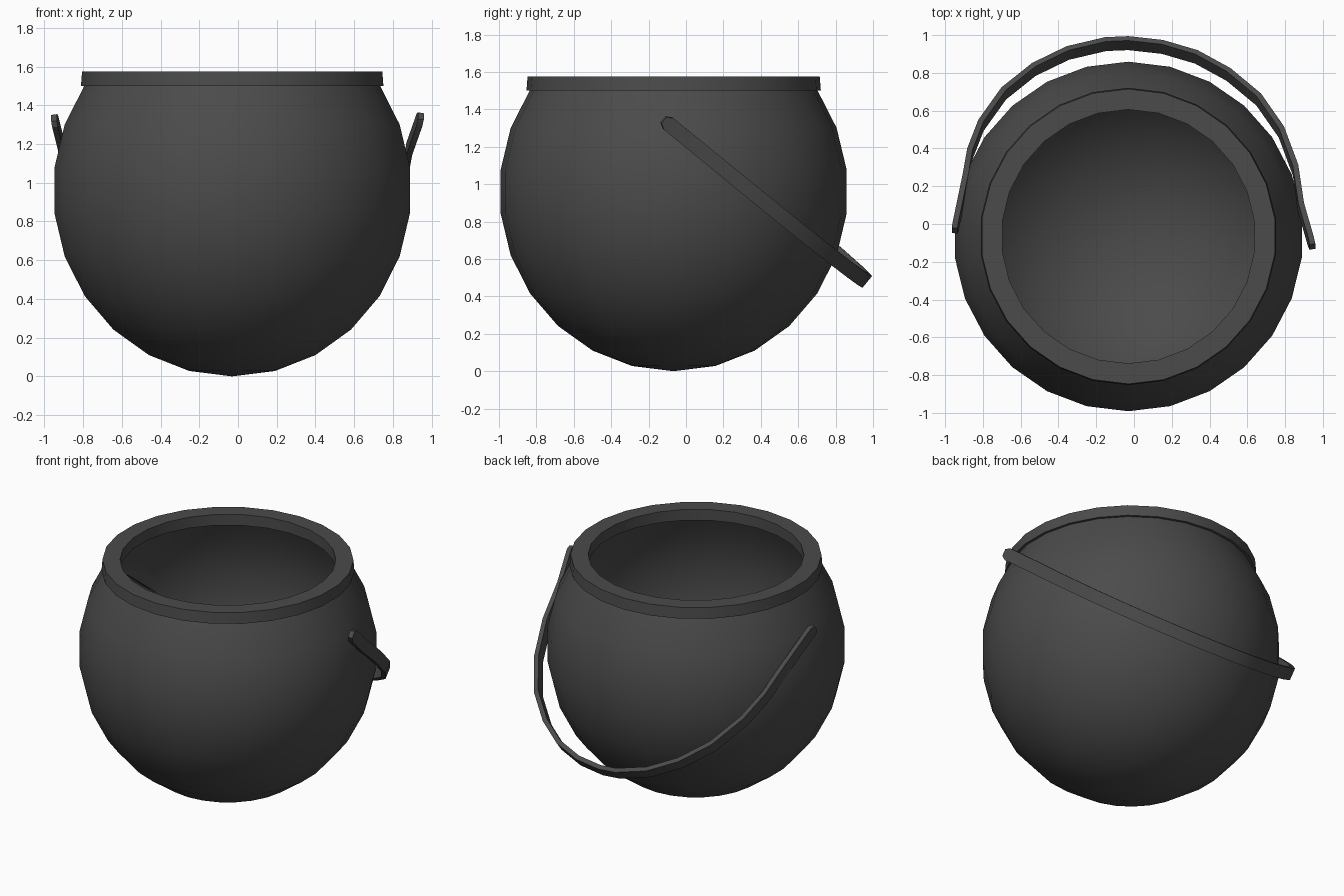
import bpy, math
from mathutils import Vector

if "Cube" in bpy.data.objects:
    bpy.data.objects.remove(bpy.data.objects["Cube"])

SIDES = 26
CX, CY = -0.03, -0.066

iron = bpy.data.materials.new("dark_iron")
iron.diffuse_color = (0.07, 0.07, 0.07, 1)
iron.use_nodes = True
iron.node_tree.nodes["Principled BSDF"].inputs["Base Color"].default_value = iron.diffuse_color


def make(name, verts, faces):
    me = bpy.data.meshes.new(name)
    me.from_pydata(verts, [], faces)
    me.materials.append(iron)
    ob = bpy.data.objects.new(name, me)
    bpy.context.collection.objects.link(ob)
    bpy.ops.object.select_all(action='DESELECT')
    ob.select_set(True)
    bpy.context.view_layer.objects.active = ob
    bpy.ops.object.shade_smooth_by_angle(angle=math.radians(32))
    return ob


def lathe(name, profile, closed=False, tip=None):
    """Turn an (r, z) profile around the pot axis; tip closes the bottom."""
    verts, faces = [], []
    for r, z in profile:
        for i in range(SIDES):
            a = math.pi / 2 + 2 * math.pi * i / SIDES
            verts.append((CX + r * math.cos(a), CY + r * math.sin(a), z))
    n = len(profile)
    for j in range(n if closed else n - 1):
        k = (j + 1) % n
        for i in range(SIDES):
            m = (i + 1) % SIDES
            faces.append((j * SIDES + i, j * SIDES + m, k * SIDES + m, k * SIDES + i))
    if tip is not None:
        verts.append((CX, CY, tip))
        t = len(verts) - 1
        faces += [(t, (i + 1) % SIDES, i) for i in range(SIDES)]
    return make(name, verts, faces)


# round bowl: a sphere cut open at the top
R, H = 0.932, 0.96
bowl = [(R * math.sin(k * math.pi / 13), H - H * math.cos(k * math.pi / 13))
        for k in range(1, 10)]
lathe("pot_bowl", bowl, tip=0.0)

# thick collar round the opening
lathe("pot_rim", [(0.787, 1.5), (0.781, 1.575), (0.672, 1.575), (0.672, 1.5)], closed=True)

# carrying handle: flat strap swept along a tilted arc, seen from above
arc = [(-0.95, -0.05), (-0.945, -0.03), (-0.922, 0.08), (-0.893, 0.22), (-0.868, 0.36),
       (-0.81, 0.51), (-0.69, 0.68), (-0.53, 0.81), (-0.35, 0.90), (-0.15, 0.95),
       (-0.03, 0.957), (0.15, 0.94), (0.33, 0.89), (0.50, 0.80), (0.66, 0.67),
       (0.78, 0.50), (0.855, 0.30), (0.885, 0.10), (0.937, -0.08), (0.945, -0.105)]
normal = Vector((0, 0.634, 0.773))
path = [Vector((x, y, 1.35 - 0.825 * (y + 0.09))) + normal * (-0.025 * x) for x, y in arc]
verts, faces = [], []
last = len(path) - 1
for i, p in enumerate(path):
    tangent = (path[min(i + 1, last)] - path[max(i - 1, 0)]).normalized()
    side = normal.cross(tangent).normalized()
    half = 0.022 if i in (0, last) else 0.04
    for s, w in ((-1, -1), (1, -1), (1, 1), (-1, 1)):
        verts.append(p + side * (0.015 * s) + normal * (half * w))
for i in range(last):
    for c in range(4):
        d = (c + 1) % 4
        faces.append((4 * i + c, 4 * i + 4 + c, 4 * i + 4 + d, 4 * i + d))
faces += [(0, 1, 2, 3), tuple(4 * last + c for c in (3, 2, 1, 0))]
strap = make("handle", verts, faces)

# consistent outward normals on the closed parts
import bmesh
for name in ("handle", "pot_rim"):
    me = bpy.data.objects[name].data
    bm = bmesh.new()
    bm.from_mesh(me)
    bmesh.ops.recalc_face_normals(bm, faces=bm.faces)
    bm.to_mesh(me)
    bm.free()
